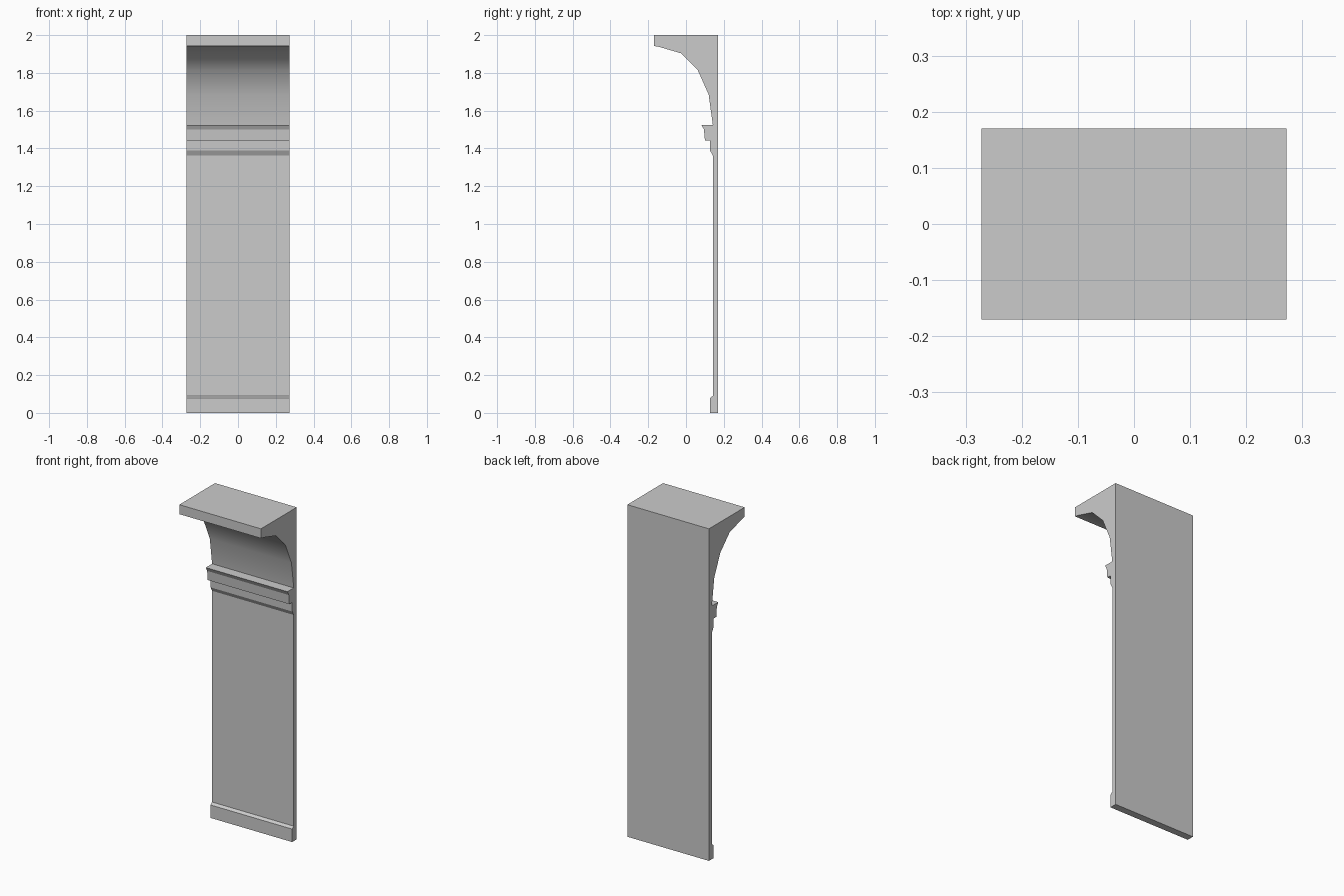
import bpy, bmesh

if "Cube" in bpy.data.objects:
    bpy.data.objects.remove(bpy.data.objects["Cube"])

HALF = 0.272   # half width along x
BACK = 0.17    # wall side

# Side profile (y, z), from the top front corner down to the foot
crown = [(-0.17, 2.0), (-0.17, 1.943)]
cove = [(-0.14, 1.937), (-0.027, 1.904), (0.062, 1.815), (0.12, 1.685), (0.142, 1.525)]
moulding = [(0.082, 1.525), (0.095, 1.50), (0.1, 1.443), (0.126, 1.443),
            (0.128, 1.388), (0.142, 1.362)]
foot = [(0.142, 0.09), (0.127, 0.078), (0.127, 0.0)]
profile = crown + cove + moulding + foot + [(BACK, 0.0), (BACK, 2.0)]

# Extrude the profile across the width
bm = bmesh.new()
left = [bm.verts.new((-HALF, y, z)) for y, z in profile]
right = [bm.verts.new((HALF, y, z)) for y, z in profile]
n = len(profile)
first = len(crown)
for i in range(n):
    j = (i + 1) % n
    f = bm.faces.new((left[i], left[j], right[j], right[i]))
    # Only the cove is smooth shaded
    f.smooth = first <= i < first + len(cove) - 1
bm.faces.new(left)
bm.faces.new(right[::-1])
bmesh.ops.recalc_face_normals(bm, faces=bm.faces)

mesh = bpy.data.meshes.new("wall_moulding_panel")
bm.to_mesh(mesh)
bm.free()
obj = bpy.data.objects.new("wall_moulding_panel", mesh)
bpy.context.collection.objects.link(obj)
